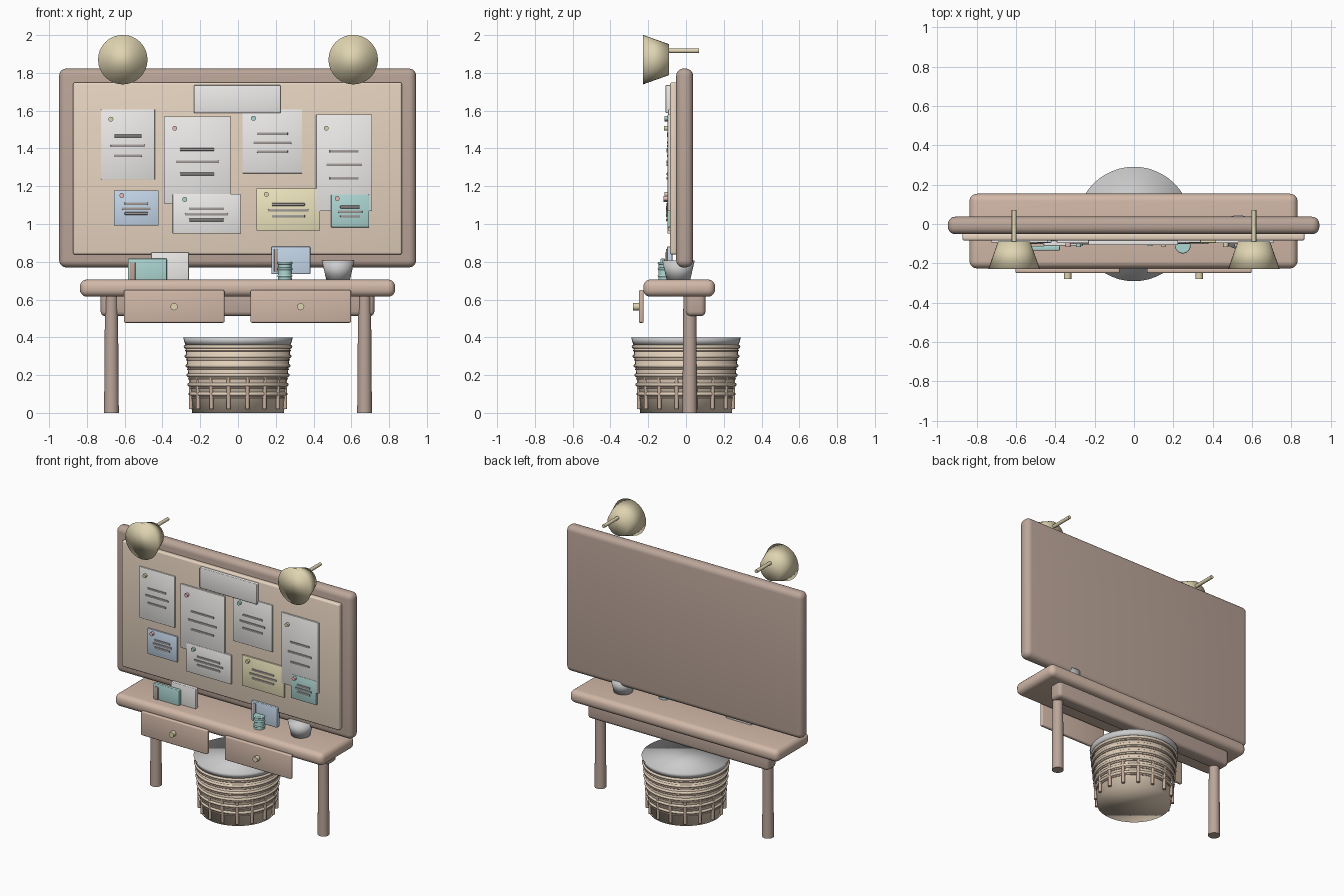
import bpy, math

if "Cube" in bpy.data.objects:
    bpy.data.objects.remove(bpy.data.objects["Cube"])

COLORS = {
    "frame_wood": (0.50, 0.38, 0.32), "desk_wood": (0.64, 0.48, 0.39),
    "leg_wood": (0.50, 0.38, 0.32), "cork": (0.80, 0.66, 0.53),
    "paper": (0.86, 0.85, 0.83), "ink": (0.36, 0.33, 0.32),
    "brass": (0.74, 0.66, 0.44), "blue": (0.56, 0.68, 0.82),
    "teal": (0.42, 0.68, 0.65), "yellow": (0.86, 0.79, 0.52),
    "pink": (0.82, 0.52, 0.50), "wicker": (0.76, 0.63, 0.49),
    "wicker_dark": (0.58, 0.43, 0.34), "white": (0.88, 0.87, 0.85),
}
MATS = {}
for key, rgb in COLORS.items():
    MATS[key] = bpy.data.materials.new(key)
    MATS[key].diffuse_color = (*rgb, 1)


def finish(name, mat, angle=40):
    ob = bpy.context.object
    ob.name = name
    ob.data.materials.append(MATS[mat])
    if angle is None:
        bpy.ops.object.shade_smooth()
    else:
        bpy.ops.object.shade_smooth_by_angle(angle=math.radians(angle))
    return ob


def box(name, mat, x, y, z, bevel=0.005, segments=3):
    """Rounded box from (min, max) ranges."""
    bpy.ops.mesh.primitive_cube_add(size=1, location=[(a + b) / 2 for a, b in (x, y, z)])
    ob = bpy.context.object
    ob.scale = [b - a for a, b in (x, y, z)]
    bpy.ops.object.transform_apply(location=False, rotation=False, scale=True)
    mod = ob.modifiers.new("rounding", "BEVEL")
    mod.width, mod.segments = bevel, segments
    bpy.ops.object.modifier_apply(modifier=mod.name)
    return finish(name, mat)


def cone(name, mat, loc, r1, r2, depth, rot=(0, 0, 0), sides=32, angle=40):
    """Frustum centred on loc; r1 is the end at local -z."""
    bpy.ops.mesh.primitive_cone_add(vertices=sides, radius1=r1, radius2=r2, depth=depth,
                                    location=loc, rotation=rot)
    return finish(name, mat, angle)


def ring(name, mat, loc, major, minor):
    bpy.ops.mesh.primitive_torus_add(major_radius=major, minor_radius=minor, location=loc,
                                     major_segments=48, minor_segments=10)
    return finish(name, mat)


ALONG_Y = (-math.pi / 2, 0, 0)  # local +z points to +y

# Pin board: rounded backing, cork panel and title banner
box("board_frame", "frame_wood", (-0.947, 0.943), (-0.052, 0.037), (0.77, 1.823), 0.038, 5)
box("cork_panel", "cork", (-0.873, 0.868), (-0.085, -0.045), (0.838, 1.75), 0.012)
box("banner", "paper", (-0.233, 0.225), (-0.108, -0.08), (1.587, 1.735))


# Pinned notes, each with three written lines and a pin
def note(i, mat, pin, x0, x1, z0, z1, pin_x, pin_z, lift):
    front = -0.094 - lift
    box(f"note_{i}", mat, (x0, x1), (front, -0.083), (z0, z1), 0.003, 2)
    w, h = x1 - x0, z1 - z0
    for k, (drop, width) in enumerate(((0.38, 0.52), (0.52, 0.64), (0.66, 0.52))):
        cx, cz = x0 + 0.5 * w, z1 - drop * h
        box(f"note_{i}_line_{k}", "ink", (cx - width * w / 2, cx + width * w / 2),
            (front - 0.006, front + 0.002), (cz - 0.007, cz + 0.007), 0.003, 2)
    cone(f"note_{i}_pin", pin, (pin_x, front - 0.008, pin_z), 0.013, 0.013, 0.022, ALONG_Y, 16)


NOTES = [
    ("paper", "brass", -0.725, -0.440, 1.235, 1.607, -0.673, 1.555, 0.000),
    ("paper", "pink", -0.393, -0.040, 1.108, 1.570, -0.335, 1.507, 0.003),
    ("paper", "teal", 0.024, 0.340, 1.268, 1.607, 0.082, 1.560, 0.000),
    ("paper", "brass", 0.414, 0.710, 1.068, 1.580, 0.467, 1.507, 0.003),
    ("blue", "pink", -0.657, -0.420, 0.992, 1.178, -0.615, 1.151, 0.002),
    ("paper", "teal", -0.346, 0.013, 0.950, 1.160, -0.282, 1.130, 0.005),
    ("yellow", "brass", 0.098, 0.435, 0.965, 1.188, 0.150, 1.157, 0.002),
    ("teal", "pink", 0.493, 0.694, 0.982, 1.156, 0.525, 1.135, 0.005),
]
for i, data in enumerate(NOTES):
    note(i + 1, *data)

# Desk top, apron, legs and drawer fronts
box("desk_top", "desk_wood", (-0.837, 0.832), (-0.226, 0.154), (0.615, 0.706), 0.038, 5)
box("apron", "leg_wood", (-0.727, 0.722), (0.0, 0.103), (0.512, 0.64), 0.025, 4)
for name, side in (("left", -1), ("right", 1)):
    cone(f"{name}_leg", "leg_wood", (side * 0.67, 0.02, 0.31), 0.039, 0.034, 0.62)
    cx = side * 0.335 - 0.003
    box(f"{name}_drawer", "desk_wood", (cx - 0.266, cx + 0.266), (-0.25, -0.224), (0.477, 0.65), 0.008)
    cone(f"{name}_drawer_knob", "brass", (cx, -0.262, 0.562), 0.019, 0.019, 0.036, ALONG_Y, 20)

    # Lamp above the board: flared shade and straight arm
    lx = side * 0.61
    cone(f"{name}_lamp_shade", "brass", (lx, -0.159, 1.87), 0.131, 0.082, 0.138, ALONG_Y, 32, None)
    cone(f"{name}_lamp_arm", "brass", (lx, -0.015, 1.917), 0.012, 0.012, 0.17, ALONG_Y, 16)

# Upright books on the desk
box("white_book", "paper", (-0.46, -0.26), (-0.112, -0.085), (0.70, 0.85))
box("teal_book", "teal", (-0.583, -0.377), (-0.135, -0.112), (0.70, 0.817))
box("teal_book_band", "leg_wood", (-0.572, -0.543), (-0.141, -0.13), (0.70, 0.797), 0.004)
box("blue_book", "blue", (0.177, 0.383), (-0.10, -0.072), (0.735, 0.88))
box("blue_book_band", "leg_wood", (0.191, 0.213), (-0.106, -0.095), (0.748, 0.868), 0.004)

# Jar with rings, and a bowl
cone("jar", "teal", (0.248, -0.11, 0.75), 0.037, 0.034, 0.1)
for k, z in enumerate((0.725, 0.762, 0.793)):
    ring(f"jar_ring_{k}", "teal", (0.248, -0.11, z), 0.033, 0.007)
cone("bowl", "white", (0.53, -0.04, 0.754), 0.062, 0.086, 0.104, angle=None)

# Woven basket: body, hoops, stakes and white liner
def basket_radius(z):
    return 0.243 + 0.1 * z


cone("basket_body", "wicker", (0, 0, 0.185), basket_radius(0), basket_radius(0.37), 0.37,
     sides=48, angle=None)
for k in range(6):
    z = 0.10 + 0.05 * k
    ring(f"basket_hoop_{k}", "wicker", (0, 0, z), basket_radius(z), 0.010)
    ring(f"basket_weave_{k}", "wicker_dark", (0, 0, z - 0.02), basket_radius(z - 0.02), 0.004)
STAKES = 16
for k in range(STAKES):
    a = 2 * math.pi * (k + 0.5) / STAKES
    r = basket_radius(0.11)
    cone(f"basket_stake_{k}", "wicker_dark", (r * math.cos(a), r * math.sin(a), 0.11),
         0.011, 0.011, 0.18, sides=10)
cone("basket_liner", "white", (0, 0, 0.38), 0.279, 0.291, 0.04, sides=48, angle=None)

for m in bpy.data.materials:
    if m.users and not m.is_grease_pencil:
        m.use_nodes = True
        m.node_tree.nodes["Principled BSDF"].inputs["Base Color"].default_value = m.diffuse_color
